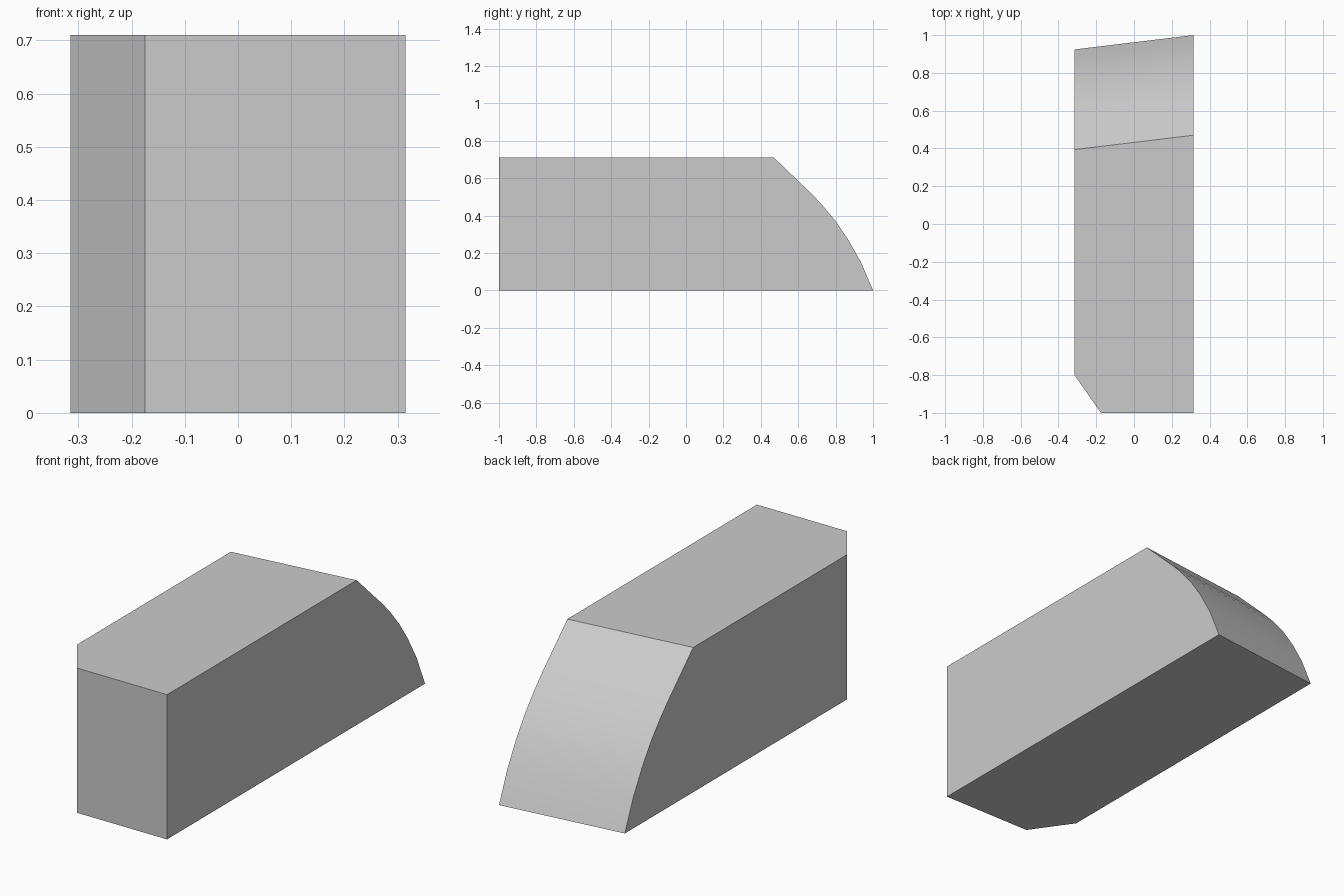
import bpy
import bmesh
import math

cube = bpy.data.objects.get("Cube")
if cube:
    bpy.data.objects.remove(cube, do_unlink=True)

HALF, HEIGHT = 0.315, 0.71

# One plain grey
grey = bpy.data.materials.new("plain grey")
grey.use_nodes = True
colour = (0.6, 0.6, 0.6, 1)
grey.diffuse_color = colour
grey.node_tree.nodes["Principled BSDF"].inputs["Base Color"].default_value = colour

# Rounded back slope on the left side: (y, z) from top to bottom
slope = [(0.47, HEIGHT), (0.6, 0.585), (0.665, 0.523), (0.725, 0.46), (0.8, 0.37),
         (0.865, 0.275), (0.935, 0.152), (1, 0)]


def back_edge(x):
    """The back is skewed, so it moves forward towards the right side."""
    skew = 0.076 * (HALF - x) / (2 * HALF)
    return [(x, y - skew, z) for y, z in slope]


bm = bmesh.new()


def verts(points):
    return [bm.verts.new(p) for p in points]


left, right = back_edge(HALF), back_edge(-HALF)
left, right = verts(left), verts(right)

# Front outline with the cut right corner
outline = [(-HALF, -0.8), (-0.175, -1), (HALF, -1)]
top = verts((x, y, HEIGHT) for x, y in outline)
bottom = verts((x, y, 0) for x, y in outline)

bm.faces.new(top + [left[0], right[0]])
bm.faces.new(bottom + [left[-1], right[-1]])
bm.faces.new([top[-1], bottom[-1]] + left[::-1])
bm.faces.new([top[0], bottom[0]] + right[::-1])
for i in range(len(outline) - 1):
    bm.faces.new((top[i], bottom[i], bottom[i + 1], top[i + 1]))
for i in range(len(slope) - 1):
    bm.faces.new((left[i], left[i + 1], right[i + 1], right[i]))
bmesh.ops.recalc_face_normals(bm, faces=bm.faces)

mesh = bpy.data.meshes.new("block")
bm.to_mesh(mesh)
bm.free()
mesh.materials.append(grey)
block = bpy.data.objects.new("block", mesh)
bpy.context.collection.objects.link(block)

# Smooth slope, sharp corners
bpy.context.view_layer.objects.active = block
block.select_set(True)
bpy.ops.object.shade_smooth_by_angle(angle=math.radians(30))
